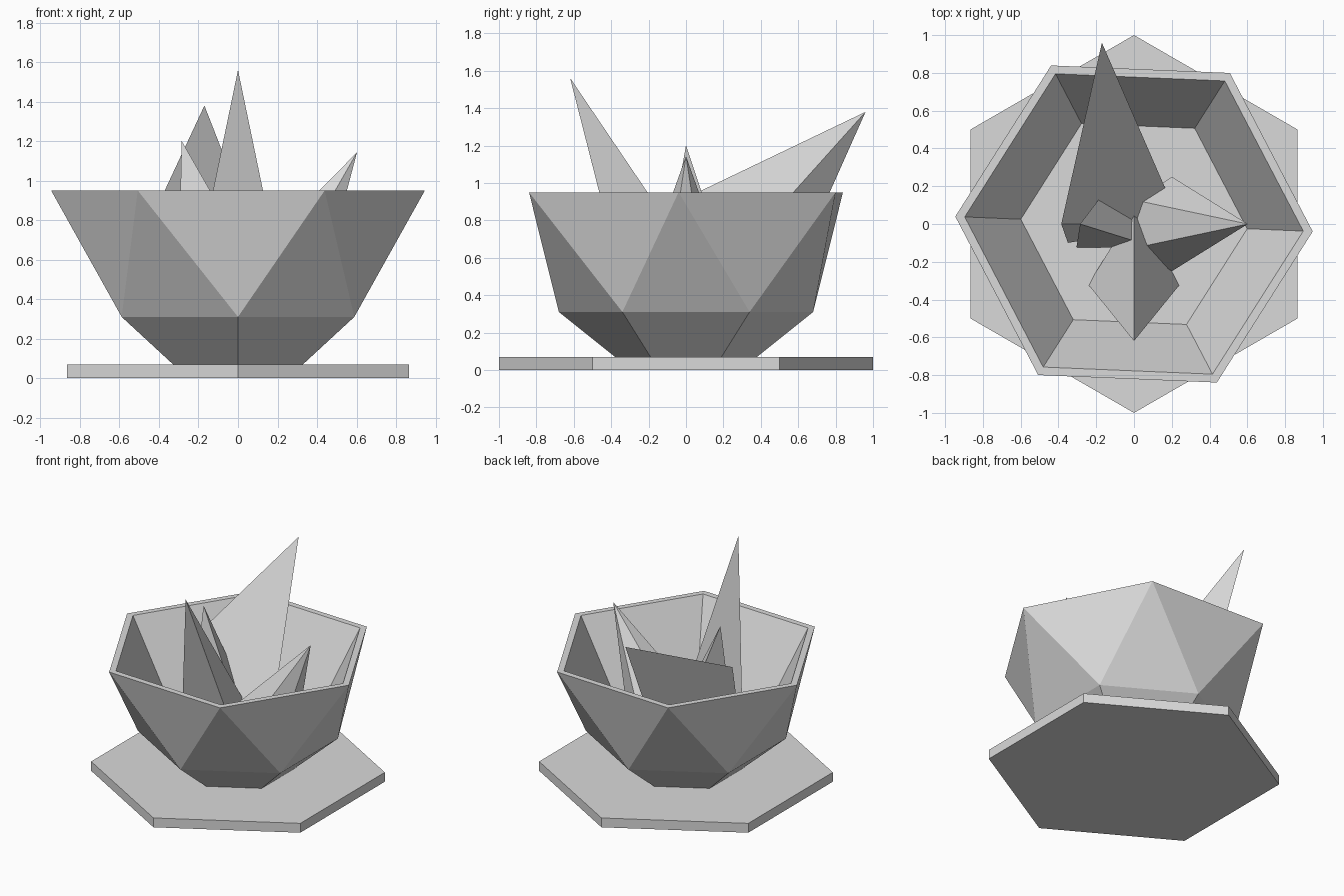
import bpy
import bmesh
from math import sin, cos, radians
from mathutils import Matrix, Vector

cube = bpy.data.objects.get("Cube")
if cube:
    bpy.data.objects.remove(cube, do_unlink=True)

grey = bpy.data.materials.new("pale_grey")
grey.use_nodes = True
COLOUR = (0.7, 0.7, 0.7, 1)
grey.diffuse_color = COLOUR
grey.node_tree.nodes["Principled BSDF"].inputs["Base Color"].default_value = COLOUR


def finish(bm, name):
    bmesh.ops.recalc_face_normals(bm, faces=bm.faces[:])
    mesh = bpy.data.meshes.new(name)
    bm.to_mesh(mesh)
    bm.free()
    mesh.materials.append(grey)
    obj = bpy.data.objects.new(name, mesh)
    bpy.context.collection.objects.link(obj)
    return obj


def ring(bm, sides, radius, z, start):
    angles = [radians(start + 360 * k / sides) for k in range(sides)]
    return [bm.verts.new((radius * cos(a), radius * sin(a), z)) for a in angles]


def bridge(bm, a, b):
    for k in range(len(a)):
        n = (k + 1) % len(a)
        bm.faces.new((a[k], a[n], b[n], b[k]))


def spike(name, sides, radius, height, base, tilt, axis):
    """Pointed shard leaning away from the bowl centre."""
    bm = bmesh.new()
    foot = ring(bm, sides, radius, 0, 90)
    tip = bm.verts.new((0, 0, height))
    bm.faces.new(foot)
    for k in range(sides):
        bm.faces.new((foot[k], foot[(k + 1) % sides], tip))
    bm.transform(Matrix.Translation(base) @ Matrix.Rotation(tilt, 4, axis))
    return finish(bm, name)


# Hexagonal base slab
bm = bmesh.new()
low, high = ring(bm, 6, 1, 0, 30), ring(bm, 6, 1, 0.07, 30)
bm.faces.new(low)
bm.faces.new(high)
bridge(bm, low, high)
finish(bm, "base_slab")

# Faceted bowl: tapered foot, twisted triangular wall, flat rim, hollow inside
bm = bmesh.new()
foot = ring(bm, 6, 0.38, 0.07, 30)
belly = ring(bm, 6, 0.68, 0.31, 30)
rim = ring(bm, 6, 0.947, 0.95, -2.4)
lip = ring(bm, 6, 0.897, 0.95, -2.4)
floor = ring(bm, 6, 0.6, 0.41, -2.4)
bm.faces.new(foot)
bridge(bm, foot, belly)
for k in range(6):
    n = (k + 1) % 6
    bm.faces.new((belly[k - 1], belly[k], rim[k]))
    bm.faces.new((belly[k], rim[n], rim[k]))
bridge(bm, rim, lip)
bridge(bm, lip, floor)
bm.faces.new(floor)
finish(bm, "bowl")

# Regular shards
spike("front_spike", 3, 0.28, 1.2, (0, -0.19, 0.44), 0.366, 'X')
spike("left_spike", 6, 0.25, 0.81, (0.2, 0, 0.44), 0.52, 'Y')
spike("right_spike", 3, 0.25, 0.775, (-0.095, 0, 0.45), -0.248, 'Y')

# Large slanting shard at the back
bm = bmesh.new()
corners = [(-0.17, 0.96, 1.38), (-0.385, 0, 0.92), (0.248, 0, 0.31),
           (-0.17, 0.51, 0.37), (-0.35, -0.1, 0.62)]
for c in corners:
    bm.verts.new(Vector(c))
bmesh.ops.convex_hull(bm, input=bm.verts[:])
finish(bm, "back_spike")
